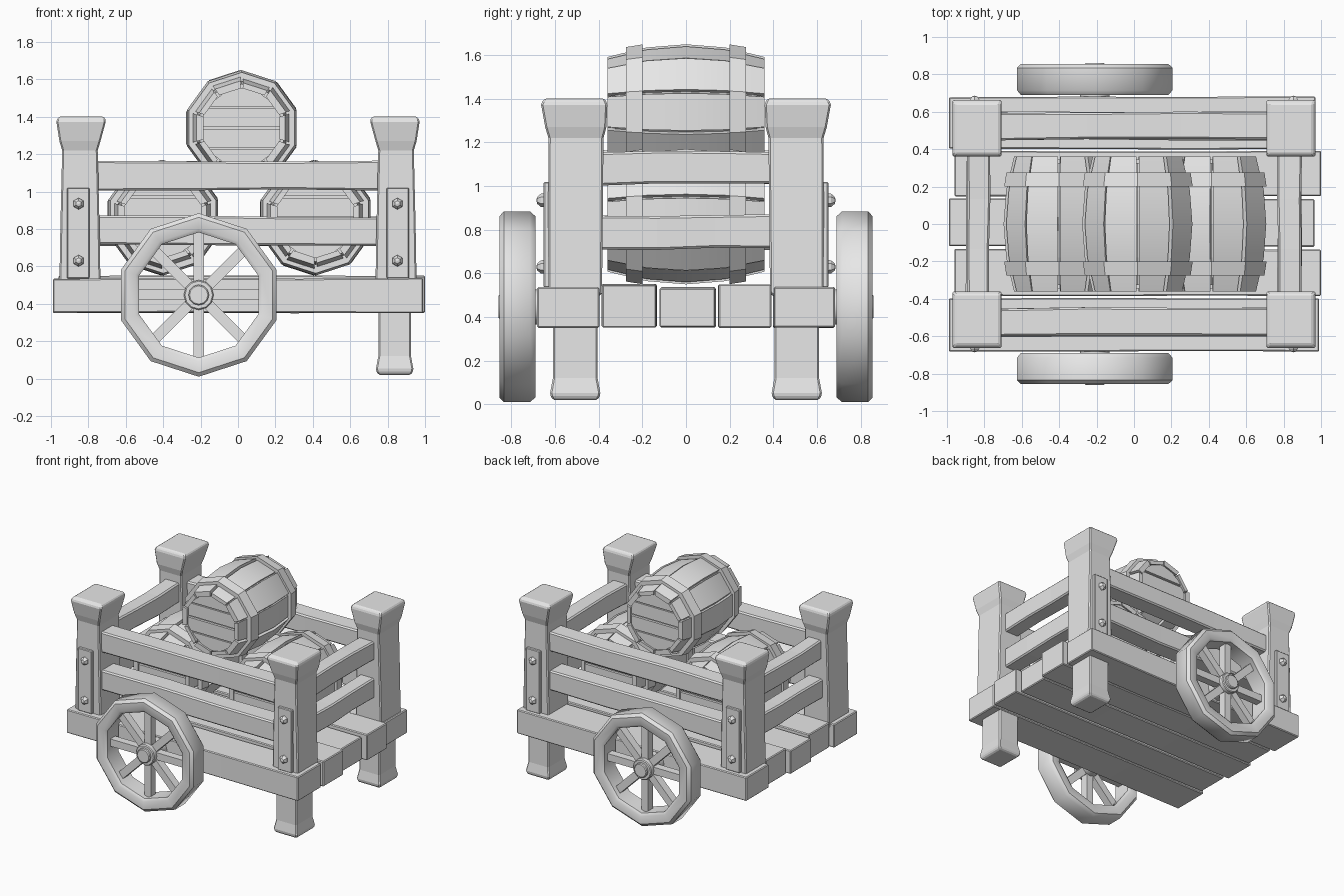
import bpy, bmesh, math, random
from mathutils import Matrix, Vector

random.seed(4)
cube = bpy.data.objects.get("Cube")
if cube:
    bpy.data.objects.remove(cube)

wood = bpy.data.materials.new("grey_wood")
wood.use_nodes = True
GREY = (0.8, 0.8, 0.8, 1)
wood.diffuse_color = GREY
wood.node_tree.nodes["Principled BSDF"].inputs["Base Color"].default_value = GREY


def finish(bm, name, bevel=0, smooth=0):
    """Turn a bmesh into a named object."""
    bmesh.ops.recalc_face_normals(bm, faces=bm.faces)
    mesh = bpy.data.meshes.new(name)
    bm.to_mesh(mesh)
    bm.free()
    mesh.materials.append(wood)
    ob = bpy.data.objects.new(name, mesh)
    bpy.context.collection.objects.link(ob)
    if bevel:
        mod = ob.modifiers.new("worn_edges", "BEVEL")
        mod.width = bevel
        mod.segments = 1
    if smooth:
        bpy.ops.object.select_all(action="DESELECT")
        ob.select_set(True)
        bpy.context.view_layer.objects.active = ob
        bpy.ops.object.shade_smooth_by_angle(angle=math.radians(smooth))
    return ob


def loft(bm, sections):
    """Skin a stack of four-cornered sections and cap both ends."""
    rings = [[bm.verts.new(p) for p in s] for s in sections]
    for a, b in zip(rings, rings[1:]):
        for i in range(4):
            j = (i + 1) % 4
            bm.faces.new((a[i], a[j], b[j], b[i]))
    bm.faces.new(rings[0])
    bm.faces.new(rings[-1])


def rect(axis, t, a0, a1, b0, b1):
    """Rectangle at position t on an axis."""
    pts = [(a0, b0), (a1, b0), (a1, b1), (a0, b1)]
    if axis == "x":
        return [(t, a, b) for a, b in pts]
    if axis == "y":
        return [(a, t, b) for a, b in pts]
    return [(a, b, t) for a, b in pts]


def beam(name, axis, t0, t1, a0, a1, b0, b1, rough=0.006, bevel=0.01):
    """Roughly hewn beam along one axis."""
    bm = bmesh.new()
    secs = []
    for k in range(4):
        w = [random.uniform(-rough, rough) for _ in range(4)]
        secs.append(rect(axis, t0 + (t1 - t0) * k / 3,
                         a0 + w[0], a1 + w[1], b0 + w[2], b1 + w[3]))
    loft(bm, secs)
    return finish(bm, name, bevel)


def sweep(bm, profile, angles, full=True):
    """Turn a closed (radius, y) profile about the y axis."""
    rings = [[bm.verts.new((r * math.cos(a), y, r * math.sin(a)))
              for r, y in profile] for a in angles]
    n = len(profile)
    pairs = list(zip(rings, rings[1:]))
    if full:
        pairs.append((rings[-1], rings[0]))
    for a, b in pairs:
        for i in range(n):
            j = (i + 1) % n
            bm.faces.new((a[i], a[j], b[j], b[i]))
    if not full:
        bm.faces.new(rings[0])
        bm.faces.new(rings[-1])


def around(n):
    return [math.pi / 2 + math.tau * i / n for i in range(n)]


def drum(bm, r, y0, y1, n):
    """Solid disc or cylinder along y."""
    rot = Matrix.Rotation(math.pi / 2, 4, "X")
    bmesh.ops.create_cone(bm, cap_ends=True, segments=n, radius1=r, radius2=r,
                          depth=y1 - y0,
                          matrix=Matrix.Translation((0, (y0 + y1) / 2, 0)) @ rot)


# Bed planks
planks = [(-0.68, -0.395, -0.99, 0.99, 0.535), (-0.385, -0.135, -0.96, 1.0, 0.55),
          (-0.12, 0.135, -0.99, 0.965, 0.535), (0.15, 0.39, -0.96, 1.0, 0.55),
          (0.4, 0.68, -0.99, 0.97, 0.535)]
for y0, y1, x0, x1, top in planks:
    beam("bed_plank", "x", x0, x1, y0, y1, 0.352, top, 0.003, 0.006)

# Corner posts, with plates and bolts on their outer faces
post_shape = [(0.5, 0.735, 0.955, 0.385, 0.63), (0.8, 0.74, 0.95, 0.382, 0.632),
              (1.22, 0.75, 0.94, 0.378, 0.63), (1.27, 0.735, 0.955, 0.365, 0.645),
              (1.38, 0.705, 0.972, 0.36, 0.665), (1.402, 0.72, 0.955, 0.375, 0.645)]
for sx in (-1, 1):
    for sy in (-1, 1):
        bm = bmesh.new()
        loft(bm, [rect("z", z, sx * x0, sx * x1, sy * y0, sy * y1)
                  for z, x0, x1, y0, y1 in post_shape])
        finish(bm, "corner_post", 0.008)
        bm = bmesh.new()
        loft(bm, [rect("z", z, sx * 0.795, sx * 0.915, sy * 0.6, sy * 0.652)
                  for z in (0.535, 1.02)])
        finish(bm, "post_plate", 0.005)
        for z in (0.63, 0.935):
            bm = bmesh.new()
            prof = [(0, 0.64), (0.032, 0.64), (0.03, 0.665), (0.016, 0.682), (0, 0.686)]
            sweep(bm, [(r, sy * y) for r, y in prof], around(6))
            bmesh.ops.remove_doubles(bm, verts=bm.verts, dist=0.0001)
            bolt = finish(bm, "post_bolt")
            bolt.location = (sx * 0.852, 0, z)

# Two legs under the left end
for sy in (-1, 1):
    bm = bmesh.new()
    loft(bm, [rect("z", z, 0.75 - f, 0.925 + f, sy * (0.405 - f), sy * (0.61 + f))
              for z, f in ((0.02, 0), (0.045, 0.014), (0.12, 0), (0.38, 0))])
    finish(bm, "leg", 0.008)

# Side and end rails
for z0, z1 in ((0.712, 0.868), (1.008, 1.16)):
    for s in (-1, 1):
        ya, yb = sorted((s * 0.45, s * 0.6))
        xa, xb = sorted((s * 0.77, s * 0.895))
        beam("side_rail", "x", -0.76, 0.76, ya, yb, z0, z1)
        beam("end_rail", "y", -0.4, 0.4, xa, xb, z0, z1)

# Wheels
rim = [(0.335, 0.705), (0.36, 0.69), (0.415, 0.69), (0.437, 0.715),
       (0.437, 0.835), (0.415, 0.855), (0.355, 0.855), (0.335, 0.84)]
for s in (-1, 1):
    centre = Vector((-0.21, 0, 0.447))
    bm = bmesh.new()
    sweep(bm, [(r, s * y) for r, y in rim], around(10))
    finish(bm, "wheel_rim", smooth=40).location = centre
    bm = bmesh.new()
    for a in around(8):
        m = Matrix.Translation((0, s * 0.775, 0)) @ Matrix.Rotation(a, 4, "Y")
        m = m @ Matrix.Translation((0.2, 0, 0)) @ Matrix.Diagonal((0.3, 0.06, 0.056, 1))
        bmesh.ops.create_cube(bm, size=1, matrix=m)
    finish(bm, "wheel_spokes").location = centre
    for r, y in ((0.08, 0.84), (0.055, 0.86)):
        bm = bmesh.new()
        lo, hi = sorted((s * 0.67, s * y))
        drum(bm, r, lo, hi, 12)
        finish(bm, "wheel_hub", 0.006, 35).location = centre


# Barrels
def belly(y):
    return 0.31 - 0.058 * (y / 0.36) ** 2


def head_board(bm, y0, y1, z0, z1):
    w0, w1 = (math.sqrt(0.222 ** 2 - z * z) for z in (z0, z1))
    loft(bm, [[(-w0, y, z0), (w0, y, z0), (w1, y, z1), (-w1, y, z1)] for y in (y0, y1)])


stations = (-0.36, -0.18, 0, 0.18, 0.36)
for cx, cz in ((-0.4, 0.86), (0.415, 0.86), (0.02, 1.34)):
    bm = bmesh.new()
    for i, a in enumerate(around(10)):
        lift = -0.01 * (i % 2)
        prof = [(belly(y) + lift, y) for y in stations]
        prof += [(belly(y) - 0.04, y) for y in reversed(stations)]
        gap = 0.025
        sweep(bm, prof, (a + gap, a + math.tau / 10 - gap), full=False)
    finish(bm, "barrel_staves", smooth=30).location = (cx, 0, cz)
    bm = bmesh.new()
    core = [(0, -0.325)] + [(belly(y) - 0.028, y) for y in (-0.325, -0.18, 0, 0.18, 0.325)]
    sweep(bm, core + [(0, 0.325)], around(10))
    bmesh.ops.remove_doubles(bm, verts=bm.verts, dist=0.0001)
    finish(bm, "barrel_core").location = (cx, 0, cz)
    for s in (-1, 1):
        bm = bmesh.new()
        band = [(0.26, 0.2), (0.309, 0.2), (0.297, 0.275), (0.25, 0.275)]
        sweep(bm, [(r, s * y) for r, y in band], around(10))
        finish(bm, "barrel_band").location = (cx, 0, cz)
        bm = bmesh.new()
        for k in range(4):
            z0 = -0.22 + 0.11 * k
            head_board(bm, s * 0.32, s * (0.338 + 0.006 * (k % 2)), z0 + 0.006, z0 + 0.104)
        finish(bm, "barrel_head_boards").location = (cx, 0, cz)
